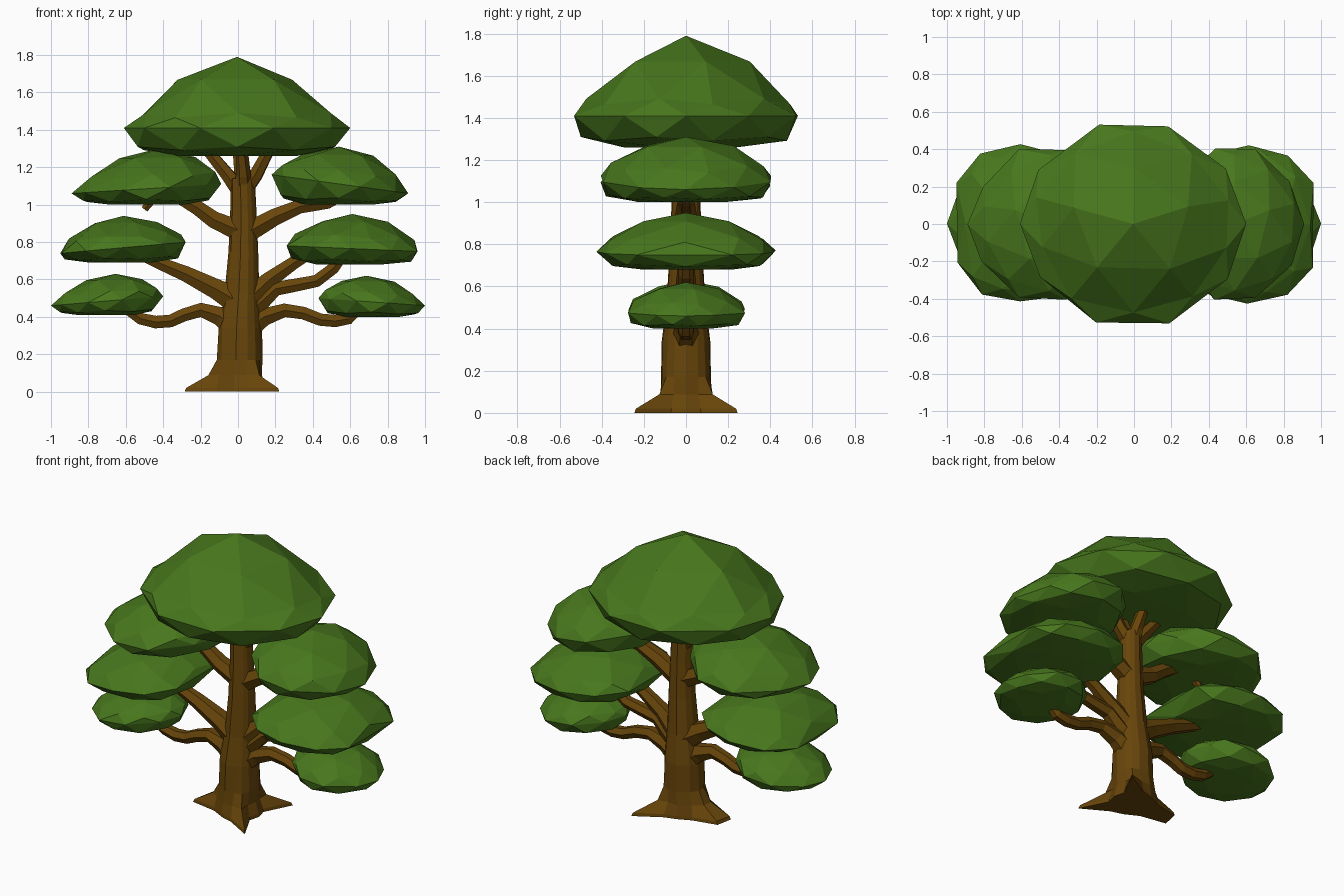
import bpy, bmesh, math, random
from mathutils import Vector, Matrix

if "Cube" in bpy.data.objects:
    bpy.data.objects.remove(bpy.data.objects["Cube"])

random.seed(7)


def material(name, color):
    m = bpy.data.materials.new(name)
    m.diffuse_color = (*color, 1)
    m.use_nodes = True
    m.node_tree.nodes["Principled BSDF"].inputs["Base Color"].default_value = m.diffuse_color
    return m


LEAF = material("leaf green", (0.064, 0.184, 0.012))
BARK = material("bark brown", (0.138, 0.060, 0.003))


def finish(bm, name, mat):
    bmesh.ops.recalc_face_normals(bm, faces=bm.faces)
    me = bpy.data.meshes.new(name)
    bm.to_mesh(me)
    bm.free()
    me.materials.append(mat)
    ob = bpy.data.objects.new(name, me)
    bpy.context.collection.objects.link(ob)
    return ob


def skin(bm, rings):
    """Join rings of points with quads and cap both ends."""
    vs = [[bm.verts.new(p) for p in r] for r in rings]
    n = len(vs[0])
    for a, b in zip(vs, vs[1:]):
        for i in range(n):
            j = (i + 1) % n
            bm.faces.new((a[i], a[j], b[j], b[i]))
    bm.faces.new(vs[0][::-1])
    bm.faces.new(vs[-1])


def branch(name, pts, sides=6):
    """Tapered tube through (x, y, z, radius) points."""
    bm = bmesh.new()
    p = [Vector(q[:3]) for q in pts]
    rings = []
    for i, q in enumerate(pts):
        t = p[min(i + 1, len(p) - 1)] - p[max(i - 1, 0)]
        rot = t.to_track_quat('Z', 'Y')
        rings.append([p[i] + rot @ Vector((q[3] * math.cos(a), q[3] * math.sin(a), 0))
                      for a in (2 * math.pi * k / sides for k in range(sides))])
    skin(bm, rings)
    return finish(bm, name, BARK)


def foliage(name, x0, x1, hy, z_left, z_right, z_top, z_bot, power, turn, corner=0.0, peak=0.0):
    """Faceted pad: domed above its rim, flat below, rim tilted in x.
    corner widens (+) or narrows (-) the outline toward its x ends."""
    bm = bmesh.new()
    bmesh.ops.create_icosphere(bm, subdivisions=2, radius=1,
                               matrix=Matrix.Rotation(math.radians(turn), 4, 'Z'))
    for v in bm.verts:
        if abs(v.co.z) < 0.95:
            v.co.x += random.uniform(-.02, .02)
            v.co.y += random.uniform(-.02, .02)
    lo = min(v.co.x for v in bm.verts)
    hi = max(v.co.x for v in bm.verts)
    for v in bm.verts:
        u = (v.co.x - lo) / (hi - lo)
        w = v.co.y * (1 + corner * (2 * u - 1) ** 4)
        h = max(-1, min(1, v.co.z))
        rim = z_left + (z_right - z_left) * u
        if h >= 0:
            z = rim + (z_top - rim) * h ** power
        else:
            z = rim + (z_bot - rim) * min(1, 1.5 * -h)
        v.co = (x0 + (x1 - x0) * u + peak * max(h, 0), hy * w, z)
    return finish(bm, name, LEAF)


# Trunk with spreading roots: (angle, root radius) round the base
base = [(0, .15), (28, .15), (48, .33), (70, .16), (100, .13), (140, .14),
        (168, .27), (190, .29), (215, .14), (260, .13), (290, .16), (312, .33), (332, .15)]
levels = [(0, 1, .12, 0), (.02, .95, .12, 0), (.088, .24, .12, 0), (.17, .03, .12, .01),
          (.34, 0, .117, .012), (.52, 0, .094, .02), (.75, 0, .08, .028),
          (.98, 0, .07, .028), (1.14, 0, .066, .024)]
bm = bmesh.new()
skin(bm, [[(cx + (r + (b - r) * f) * math.cos(math.radians(a)),
            (r + (b - r) * f) * math.sin(math.radians(a)), z)
           for a, b in base] for z, f, r, cx in levels])
finish(bm, "trunk", BARK)

# Branches, listed as (x, z, radius) in the plane of the tree
limbs = {
    "low_left_branch": [(0, .33, .075), (-.1, .405, .058), (-.2, .437, .044), (-.29, .41, .04),
                        (-.36, .378, .039), (-.44, .372, .039), (-.52, .39, .036), (-.62, .46, .03)],
    "low_right_branch": [(.03, .32, .075), (.14, .4, .055), (.25, .435, .042), (.35, .42, .039),
                         (.44, .385, .038), (.52, .378, .038), (.59, .39, .036), (.66, .46, .03)],
    "mid_left_branch": [(.02, .47, .085), (-.12, .55, .062), (-.28, .63, .048),
                        (-.45, .7, .036), (-.6, .77, .03)],
    "mid_right_branch": [(.03, .47, .08), (.17, .6, .05), (.3, .69, .04), (.42, .76, .03)],
    "mid_right_fork": [(.08, .44, .06), (.2, .55, .045), (.32, .572, .04), (.42, .592, .038),
                       (.51, .66, .036), (.57, .74, .03)],
    "high_left_branch": [(.03, .85, .065), (-.13, .92, .052), (-.22, .985, .045),
                         (-.34, 1.05, .035), (-.45, 1.04, .03), (-.5, .975, .022)],
    "high_right_branch": [(.03, .84, .065), (.2, .935, .052), (.33, .99, .043),
                          (.48, 1.01, .037), (.58, 1.06, .03)],
}
for name, pts in limbs.items():
    branch(name, [(x, 0, z, r) for x, z, r in pts])

# Crown fork
for name, x, y in (("crown_left_branch", -.17, .02), ("crown_right_branch", .17, -.02),
                   ("crown_front_branch", .02, -.09), ("crown_back_branch", .0, .09)):
    branch(name, [(.02, 0, 1.06, .05), (.02 + x * .45, y * .5, 1.16, .04), (x, y, 1.30, .032)])

# Foliage pads
foliage("crown_foliage", -.61, .60, .555, 1.41, 1.41, 1.79, 1.26, 2.4, 90, -.25)
foliage("high_left_foliage", -.89, -.09, .42, 1.06, 1.11, 1.30, 1.00, 1.6, 90, -.45, .06)
foliage("high_right_foliage", .18, .91, .42, 1.16, 1.06, 1.31, 1.00, 1.5, 90, -.25)
foliage("mid_left_foliage", -.95, -.28, .42, .74, .80, .94, .69, 1.5, 0, .75)
foliage("mid_right_foliage", .26, .96, .42, .78, .75, .95, .68, 1.5, 0, .75)
foliage("low_left_foliage", -1.0, -.40, .29, .46, .51, .63, .41, 1.5, 90, -.3, .05)
foliage("low_right_foliage", .43, 1.0, .29, .50, .46, .62, .40, 1.5, 90, -.4, -.03)
